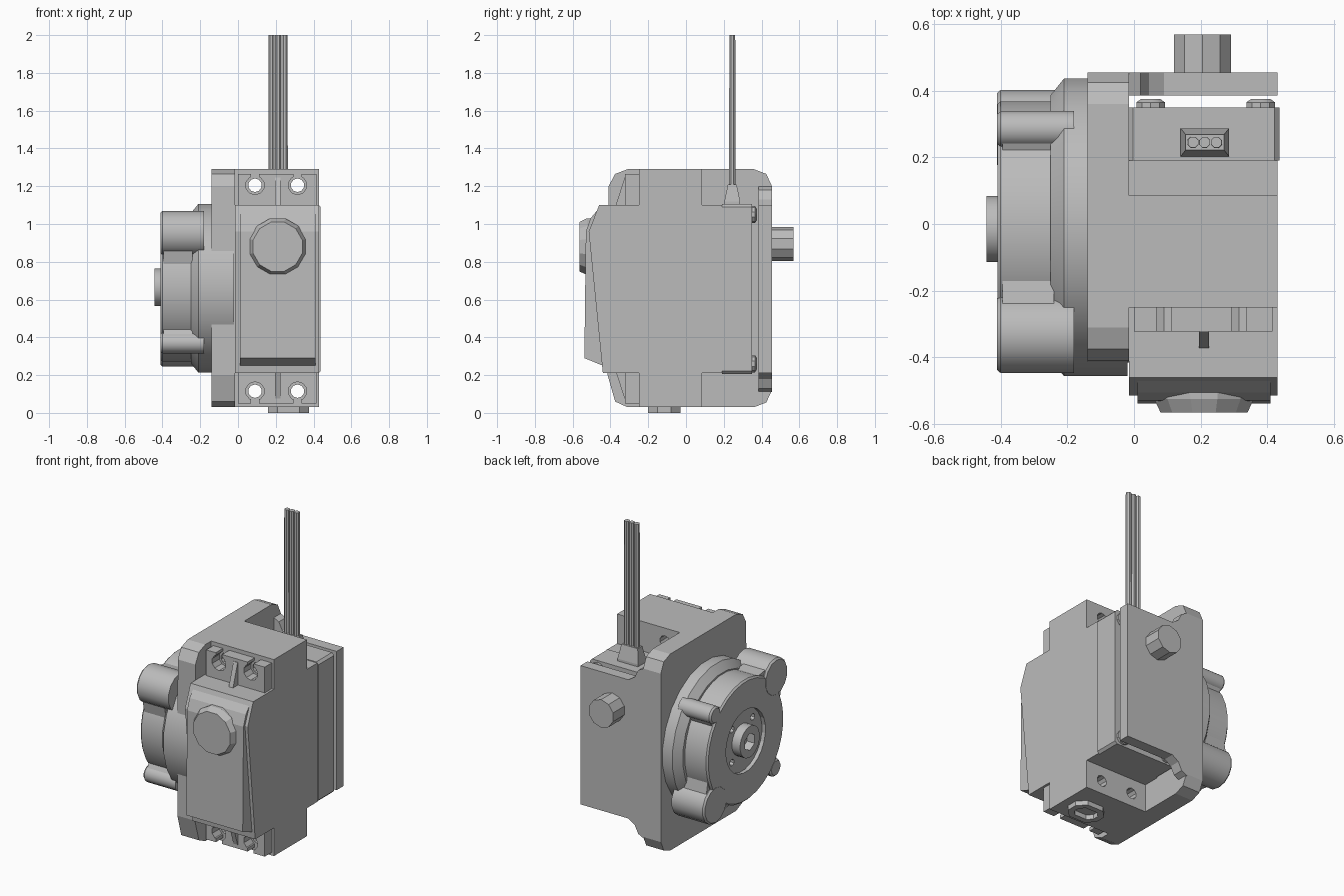
import bpy, bmesh, math
from mathutils import Vector

cube = bpy.data.objects.get("Cube")
if cube:
    bpy.data.objects.remove(cube)

grey = bpy.data.materials.new("plain grey")
grey.use_nodes = True
COLOUR = (0.5, 0.5, 0.5, 1)
grey.diffuse_color = COLOUR
grey.node_tree.nodes["Principled BSDF"].inputs["Base Color"].default_value = COLOUR


def point(axis, u, v, w):
    """Place profile coordinates u, v at depth w along an axis."""
    return {"x": (w, u, v), "y": (u, w, v), "z": (u, v, w)}[axis]


def loft(name, axis, rings, smooth=False):
    """Skin a stack of (depth, outline) rings and cap both ends."""
    bm = bmesh.new()
    loops = [[bm.verts.new(point(axis, u, v, w)) for u, v in pts] for w, pts in rings]
    for a, b in zip(loops, loops[1:]):
        for i in range(len(a)):
            j = (i + 1) % len(a)
            bm.faces.new((a[i], a[j], b[j], b[i]))
    bm.faces.new(loops[0])
    bm.faces.new(loops[-1])
    bmesh.ops.recalc_face_normals(bm, faces=bm.faces)
    mesh = bpy.data.meshes.new(name)
    bm.to_mesh(mesh)
    bm.free()
    mesh.materials.append(grey)
    ob = bpy.data.objects.new(name, mesh)
    bpy.context.collection.objects.link(ob)
    if smooth:
        bpy.ops.object.select_all(action="DESELECT")
        ob.select_set(True)
        bpy.context.view_layer.objects.active = ob
        bpy.ops.object.shade_smooth_by_angle(angle=math.radians(32))
    return ob


def prism(name, axis, pts, a, b):
    return loft(name, axis, [(a, pts), (b, pts)])


def rect(u0, u1, v0, v1, c=0):
    """Rectangle outline, with corners chamfered by c."""
    if not c:
        return [(u0, v0), (u1, v0), (u1, v1), (u0, v1)]
    return [(u0 + c, v0), (u1 - c, v0), (u1, v0 + c), (u1, v1 - c),
            (u1 - c, v1), (u0 + c, v1), (u0, v1 - c), (u0, v0 + c)]


def circle(u, v, r, n):
    return [(u + r * math.cos((i + 0.5) * math.tau / n),
             v + r * math.sin((i + 0.5) * math.tau / n)) for i in range(n)]


def turned(name, axis, u, v, steps, n=24, smooth=True):
    """Round part from (depth, radius) steps."""
    return loft(name, axis, [(w, circle(u, v, r, n)) for w, r in steps], smooth)


def box(name, x0, x1, y0, y1, z0, z1):
    return prism(name, "z", rect(x0, x1, y0, y1), z0, z1)


def cut(ob, cutters):
    for c in cutters:
        mod = ob.modifiers.new("cut", "BOOLEAN")
        mod.operation, mod.solver, mod.object = "DIFFERENCE", "EXACT", c
        bpy.ops.object.select_all(action="DESELECT")
        bpy.context.view_layer.objects.active = ob
        bpy.ops.object.modifier_apply(modifier=mod.name)
        bpy.data.objects.remove(c)


# Motor case: sloping front, separate rear cover and front panel
prism("motor_case", "x", [(-0.44, 0.21), (0.19, 0.21), (0.19, 1.1), (-0.46, 1.1),
                          (-0.515, 0.96)], -0.015, 0.43)
prism("rear_cover", "y", rect(-0.018, 0.437, 0.207, 1.105, 0.015), 0.19, 0.35)
prism("front_panel", "x", [(-0.43, 0.25), (-0.44, 0.25), (-0.538, 0.29), (-0.53, 0.96),
                           (-0.505, 1.03), (-0.46, 1.085), (-0.4, 1.085)], 0.01, 0.41)
turned("front_cap", "y", 0.21, 0.88, [(-0.49, 0.155), (-0.525, 0.155), (-0.565, 0.135)],
       12, False)

# Case screws
for x in (0.05, 0.38):
    for z in (0.26, 1.05):
        turned("case_screw", "y", x, z, [(0.345, 0.045), (0.365, 0.045), (0.375, 0.03)], 10)

# Bracket: side flange, back plate and peg
flange = [(-0.31, 0.03), (0.36, 0.03), (0.425, 0.055), (0.455, 0.12), (0.455, 1.2),
          (0.425, 1.265), (0.36, 1.29), (-0.31, 1.29), (-0.375, 1.265), (-0.41, 1.2),
          (-0.415, 0.2), (-0.375, 0.06)]
prism("side_flange", "x", flange, -0.14, -0.015)
prism("back_plate", "y", [(-0.02, 0.11), (0.02, 0.13), (0.045, 0.18), (0.09, 0.21),
                          (0.43, 0.21), (0.43, 1.1), (0.09, 1.1), (0.045, 1.13),
                          (0.02, 1.18), (-0.02, 1.2)], 0.385, 0.455)
turned("back_peg", "y", 0.205, 0.895, [(0.44, 0.09), (0.568, 0.09)], 10)

# Mounting blocks and slotted ears, top and bottom
for side, z0, z1, hole, sign in (("top", 1.09, 1.29, 1.205, 1),
                                 ("bottom", 0.03, 0.22, 0.115, -1)):
    block = box(side + "_mount_block", -0.02, 0.43, -0.25, 0.085, z0, z1)
    cut(block, [turned("hole", "y", x, hole, [(-0.4, 0.036), (0.2, 0.036)], 10, False)
                for x in (0.09, 0.315)])
    e0, e1 = (1.09, 1.265) if sign > 0 else (0.05, 0.22)
    ear = box(side + "_ear", 0.0, 0.415, -0.322, -0.25, e0, e1)
    cutters = []
    for x in (0.09, 0.315):
        cutters.append(turned("hole", "y", x, hole, [(-0.4, 0.05), (0, 0.05)], 10, False))
        s0, s1 = sorted((hole, hole + sign * 0.2))
        cutters.append(box("slot", x - 0.022, x + 0.022, -0.4, 0, s0, s1))
    cut(ear, cutters)
    base = hole - sign * 0.115
    prism(side + "_ear_rib", "x", [(-0.31, base), (-0.375, base),
                                   (-0.325, hole + sign * 0.04),
                                   (-0.31, hole + sign * 0.04)], 0.195, 0.225)

# Raised frame under the bottom block
frame = prism("raised_frame", "z", rect(0.16, 0.375, -0.2, -0.03, 0.05), 0.0, 0.035)
cut(frame, [prism("opening", "z", rect(0.195, 0.34, -0.165, -0.065, 0.03), -0.1, 0.1)])

# Cable plug and three wires
loft("cable_plug", "z", [(1.09, rect(0.14, 0.285, 0.203, 0.287)),
                         (1.12, rect(0.14, 0.285, 0.203, 0.287)),
                         (1.21, rect(0.155, 0.27, 0.222, 0.268))])
for x in (0.177, 0.212, 0.247):
    turned("wire", "z", x, 0.245, [(1.2, 0.018), (2.0, 0.017)], 8)

# Hub: chamfered base, disc and corner bosses
HY, HZ = -0.02, 0.66
turned("hub_base", "x", -0.01, HZ, [(-0.02, 0.45), (-0.21, 0.45), (-0.25, 0.40)], 24)
disc = turned("hub_disc", "x", HY, HZ, [(-0.24, 0.39), (-0.4, 0.39), (-0.41, 0.38)], 32)
cut(disc, [turned("recess", "x", HY, HZ, [(-0.385, 0.2), (-0.5, 0.2)], 24, False)]
    + [turned("hole", "x", HY + 0.15 * math.cos(a), HZ + 0.15 * math.sin(a),
              [(-0.34, 0.022), (-0.5, 0.022)], 8, False)
       for a in (math.pi / 4 + i * math.pi / 2 for i in range(4))])
for y, z, r in ((-0.33, 0.95, 0.12), (0.285, 0.365, 0.12),
                (0.285, 0.94, 0.055), (-0.325, 0.37, 0.055)):
    turned("hub_boss", "x", y, z, [(-0.18, r), (-0.4, r), (-0.411, r - 0.01)], 14)
    # Web joining each boss to the disc
    out = Vector((y - HY, z - HZ)).normalized()
    perp = Vector((-out.y, out.x))
    tip, root = Vector((y, z)), Vector((HY, HZ)) + out * 0.34
    web = [tip + perp * r * 0.9, tip - perp * r * 0.9,
           root - perp * r * 1.4, root + perp * r * 1.4]
    prism("hub_web", "x", [tuple(p) for p in web], -0.24, -0.395)

# Output shaft with hex socket
shaft = turned("output_shaft", "x", -0.015, 0.665, [(-0.36, 0.1), (-0.443, 0.1)], 20)
cut(shaft, [turned("socket", "x", -0.015, 0.665, [(-0.39, 0.055), (-0.5, 0.055)], 6, False)])
